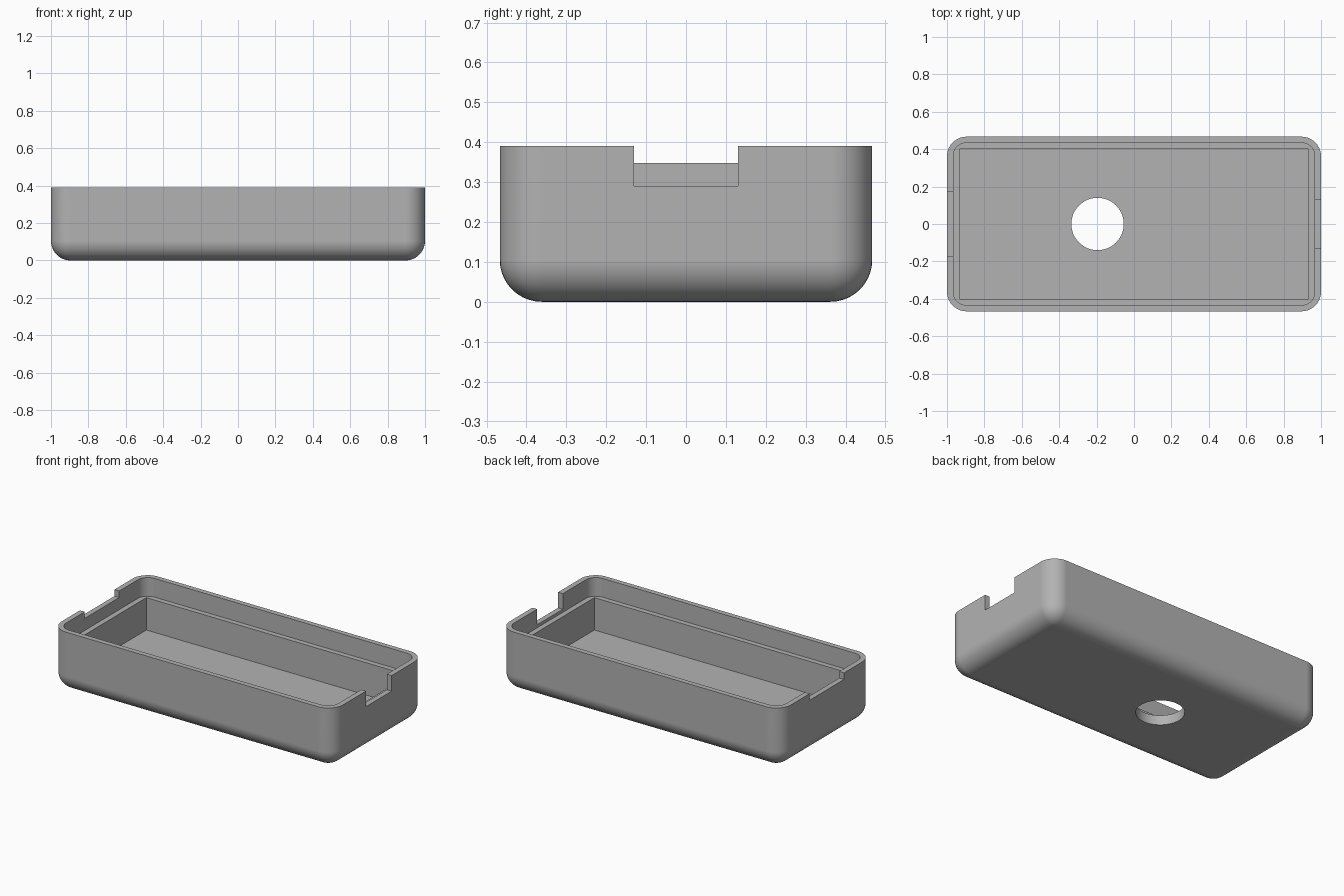
import bpy
import bmesh
import math

if "Cube" in bpy.data.objects:
    bpy.data.objects.remove(bpy.data.objects["Cube"], do_unlink=True)

HALF_X, HALF_Y, TOP = 1.0, 0.467, 0.39
LEDGE_Z, FLOOR_Z = 0.27, 0.062

# One plain grey plastic
grey = bpy.data.materials.new("grey plastic")
grey.use_nodes = True
grey.diffuse_color = (0.45, 0.45, 0.45, 1)
grey.node_tree.nodes["Principled BSDF"].inputs["Base Color"].default_value = grey.diffuse_color


def to_object(name, bm):
    mesh = bpy.data.meshes.new(name)
    bm.normal_update()
    bm.to_mesh(mesh)
    bm.free()
    obj = bpy.data.objects.new(name, mesh)
    bpy.context.collection.objects.link(obj)
    return obj


def box(name, x, y, z, radius=0, round_bottom=False):
    """Box between (low, high) pairs, with optional rounded uprights and base."""
    bm = bmesh.new()
    bmesh.ops.create_cube(bm, size=1)
    for v in bm.verts:
        v.co = [lim[c > 0] for lim, c in zip((x, y, z), v.co)]
    if radius:
        def chosen(e):
            a, b = (v.co.z for v in e.verts)
            return abs(a - b) > 0.001 or (round_bottom and a == z[0])
        bmesh.ops.bevel(bm, geom=[e for e in bm.edges if chosen(e)], offset=radius,
                        offset_type='OFFSET', segments=10, profile=0.5,
                        affect='EDGES', clamp_overlap=False)
    return to_object(name, bm)


def cylinder(name, x, radius, z):
    bm = bmesh.new()
    bmesh.ops.create_cone(bm, cap_ends=True, segments=64, radius1=radius,
                          radius2=radius, depth=z[1] - z[0])
    bmesh.ops.translate(bm, verts=bm.verts, vec=(x, 0, sum(z) / 2))
    return to_object(name, bm)


def span(half):
    return (-half, half)


# Outer tray body with rounded corners and base
tray = box("tray", span(HALF_X), span(HALF_Y), (0, TOP), 0.105, True)
tray.data.materials.append(grey)

# Lip recess, square pocket, end notches and floor hole
cutters = [
    box("lip_recess", span(0.966), span(0.434), (LEDGE_Z, 0.6), 0.07),
    box("pocket", span(0.932), span(0.401), (FLOOR_Z, 0.5)),
    box("left_notch", (0.95, 1.1), span(0.13), (0.29, 0.55)),
    box("right_notch", (-1.1, -0.95), span(0.175), (0.348, 0.55)),
    cylinder("floor_hole", -0.195, 0.14, (-0.1, 0.2)),
]

bpy.ops.object.select_all(action='DESELECT')
bpy.context.view_layer.objects.active = tray
tray.select_set(True)
for cutter in cutters:
    cutter.hide_render = True
    mod = tray.modifiers.new(cutter.name, 'BOOLEAN')
    mod.operation = 'DIFFERENCE'
    mod.solver = 'EXACT'
    mod.object = cutter
    bpy.ops.object.modifier_apply(modifier=mod.name)
    bpy.data.objects.remove(cutter, do_unlink=True)

# Smooth fillets, crisp rims
bpy.ops.object.shade_smooth_by_angle(angle=math.radians(30))
normals = tray.modifiers.new("even shading", 'WEIGHTED_NORMAL')
normals.keep_sharp = True
